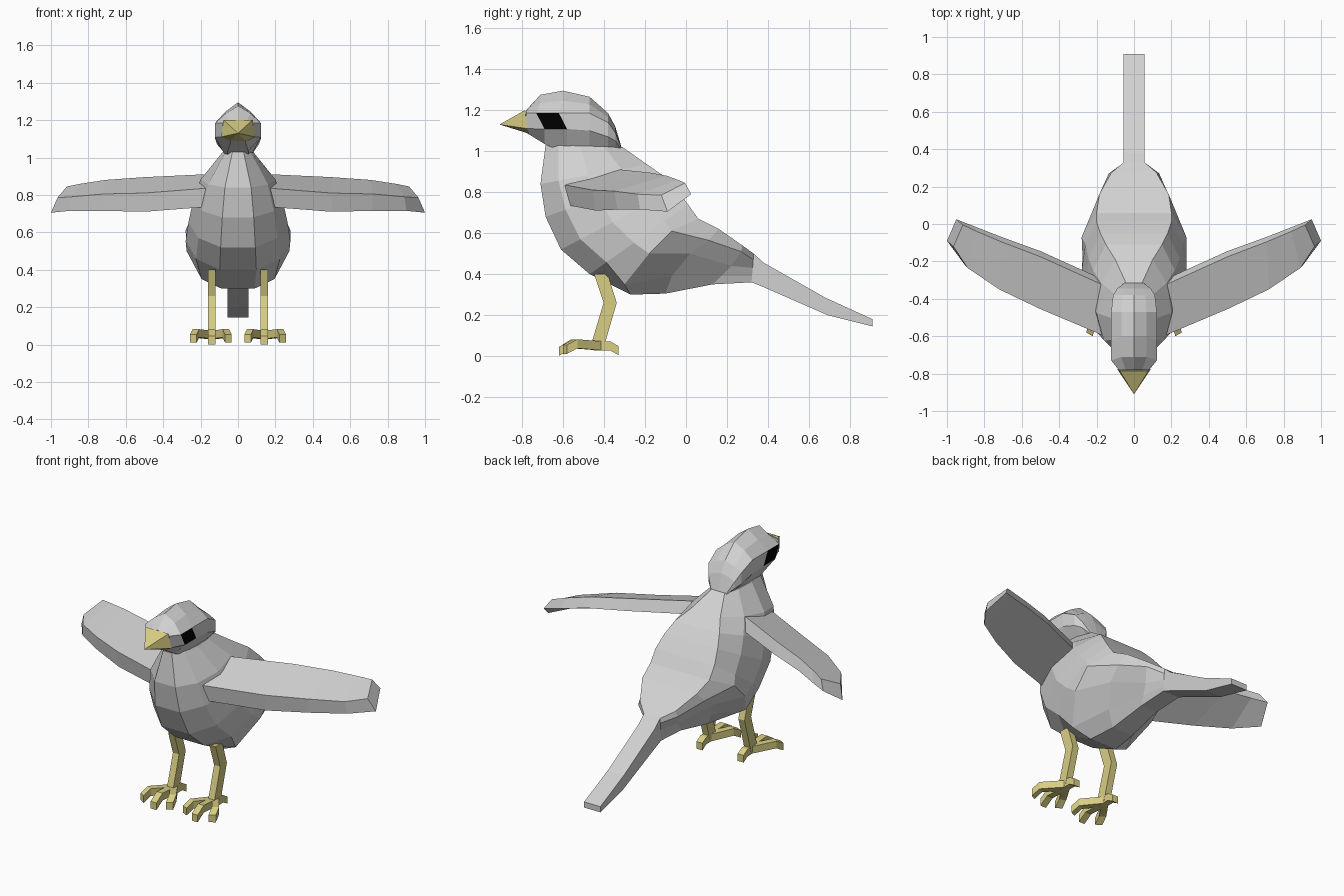
import bpy, bmesh
from mathutils import Vector

cube = bpy.data.objects.get("Cube")
if cube:
    bpy.data.objects.remove(cube, do_unlink=True)


def material(name, rgb):
    m = bpy.data.materials.new(name)
    m.use_nodes = True
    m.diffuse_color = (*rgb, 1)
    bsdf = next(n for n in m.node_tree.nodes if n.type == 'BSDF_PRINCIPLED')
    bsdf.inputs["Base Color"].default_value = (*rgb, 1)
    return m


GREY = material("feather_grey", (0.64, 0.64, 0.64))
YELLOW = material("beak_yellow", (0.69, 0.62, 0.23))
BLACK = material("eye_black", (0.0, 0.0, 0.0))


def loft(name, rings, mats, rule=None):
    """Skin a list of equal-sized vertex rings and cap both ends.
    rule(ring, side) gives the material index of each side face."""
    bm = bmesh.new()
    vs = [[bm.verts.new(p) for p in r] for r in rings]
    n = len(rings[0])
    for i in range(len(vs) - 1):
        for k in range(n):
            j = (k + 1) % n
            f = bm.faces.new((vs[i][k], vs[i][j], vs[i + 1][j], vs[i + 1][k]))
            if rule:
                f.material_index = rule(i, k)
    bm.faces.new(vs[0])
    bm.faces.new(vs[-1])
    bmesh.ops.recalc_face_normals(bm, faces=bm.faces)
    me = bpy.data.meshes.new(name)
    bm.to_mesh(me)
    bm.free()
    for m in mats:
        me.materials.append(m)
    ob = bpy.data.objects.new(name, me)
    bpy.context.collection.objects.link(ob)
    return ob


def mirrored(half):
    """Close a half ring by mirroring it over x = 0."""
    return half + [(-x, y, z) for x, y, z in reversed(half)]


# Chest: rounded tilted rings from the neck down
# (belly y, belly z, back y, back z, half width, back half width)
body_rings = []
for by, bz, ty, tz, w, wb in [
        (-0.685, 1.03, -0.31, 1.02, 0.085, 0.045),
        (-0.71, 0.84, -0.19, 0.935, 0.20, 0.10),
        (-0.685, 0.68, -0.11, 0.88, 0.24, 0.15),
        (-0.61, 0.52, -0.05, 0.815, 0.265, 0.18),
        (-0.47, 0.40, 0.01, 0.74, 0.28, 0.20)]:
    half = []
    for t, x in [(0, 0.35 * w), (0.17, 0.8 * w), (0.45, w),
                 (0.76, 0.75 * w + 0.25 * wb), (1, wb)]:
        half.append((x, by + t * (ty - by), bz + t * (tz - bz)))
    body_rings.append(mirrored(half))

# Rump: wide at the back edge, narrowing to a keel below
for half in [
        [(0.09, -0.27, 0.30), (0.195, -0.30, 0.35), (0.275, -0.18, 0.50),
         (0.28, -0.07, 0.61), (0.20, 0.06, 0.67)],
        [(0.07, -0.10, 0.305), (0.125, -0.07, 0.39), (0.19, 0.02, 0.50),
         (0.205, 0.11, 0.565), (0.185, 0.16, 0.62)],
        [(0.055, 0.13, 0.35), (0.075, 0.17, 0.39), (0.10, 0.22, 0.44),
         (0.135, 0.27, 0.51), (0.12, 0.275, 0.54)],
        [(0.055, 0.32, 0.36), (0.055, 0.322, 0.39), (0.055, 0.325, 0.43),
         (0.055, 0.328, 0.47), (0.055, 0.33, 0.50)]]:
    body_rings.append(mirrored(half))
loft("body", body_rings, [GREY])

# Tail: flat tapering strip
loft("tail", [mirrored([(0.055, by, bz), (0.055, ty, tz)])
              for by, bz, ty, tz in [(0.32, 0.36, 0.33, 0.50),
                                     (0.37, 0.34, 0.38, 0.455),
                                     (0.69, 0.20, 0.68, 0.285),
                                     (0.91, 0.145, 0.91, 0.18)]], [GREY])

# Head: ridged rings along y; one side face each side is the eye
# (y, ridge z, upper side z, lower side z, throat z, half width)
head_rings = []
for y, zt, zu, zl, zb, w in [
        (-0.78, 1.20, 1.185, 1.11, 1.09, 0.082),
        (-0.71, 1.275, 1.185, 1.108, 1.035, 0.122),
        (-0.60, 1.295, 1.185, 1.108, 0.985, 0.122),
        (-0.47, 1.265, 1.185, 1.10, 0.99, 0.122),
        (-0.38, 1.185, 1.14, 1.07, 1.00, 0.112),
        (-0.345, 1.12, 1.09, 1.05, 1.00, 0.09),
        (-0.315, 1.02, 1.015, 1.01, 1.00, 0.05)]:
    skew = 0.02 if -0.75 < y < -0.5 else 0
    head_rings.append(mirrored([(0.45 * w, y + skew, zb), (w, y + skew, zl),
                                (w, y - skew, zu),
                                (0.55 * w, y, zu + 0.55 * (zt - zu)), (0, y, zt)]))
loft("head", head_rings, [GREY, BLACK],
     lambda i, k: 1 if i == 1 and k in (1, 7) else 0)

# Beak: pyramid in front of the face
beak_base = mirrored([(0.045, -0.765, 1.085), (0.09, -0.775, 1.11),
                      (0.077, -0.785, 1.20)])
tip = Vector((0, -0.91, 1.13))
loft("beak", [beak_base, [Vector(p).lerp(tip, 0.99) for p in beak_base]], [YELLOW])

# Wing sections: leading upper, leading lower, trailing lower, trailing upper
wing = [
    [(0.10, -0.61, 0.83), (0.10, -0.59, 0.74), (0.10, -0.33, 0.83), (0.10, -0.36, 0.90)],
    [(0.18, -0.59, 0.835), (0.18, -0.57, 0.735), (0.18, -0.29, 0.84), (0.18, -0.32, 0.91)],
    [(0.50, -0.455, 0.81), (0.50, -0.44, 0.71), (0.50, -0.145, 0.83), (0.50, -0.175, 0.895)],
    [(0.72, -0.35, 0.805), (0.72, -0.335, 0.715), (0.72, -0.065, 0.82), (0.71, -0.095, 0.88)],
    [(0.89, -0.235, 0.79), (0.90, -0.225, 0.715), (0.86, -0.01, 0.80), (0.84, -0.04, 0.86)],
    [(0.965, -0.12, 0.785), (1.0, -0.09, 0.705), (0.95, 0.025, 0.79), (0.915, -0.005, 0.845)],
]

# Leg sections: y, z, half depth
leg = [(-0.415, 0.40, 0.033), (-0.37, 0.26, 0.032), (-0.435, 0.04, 0.033)]

# Toe paths on the foot, relative to the leg centre in x
toes = {
    "middle_toe": [(0, -0.41, 0.05), (0, -0.56, 0.06), (0, -0.62, 0.023)],
    "outer_toe": [(0, -0.42, 0.05), (0.085, -0.54, 0.06), (0.098, -0.59, 0.033)],
    "inner_toe": [(0, -0.42, 0.05), (-0.075, -0.54, 0.06), (-0.088, -0.59, 0.033)],
    "back_toe": [(0, -0.45, 0.05), (0, -0.37, 0.05), (0, -0.33, 0.027)],
}


def toe_rings(path, s):
    """Sweep a small rectangle along a toe path."""
    pts = [Vector((s * (0.14 + x), y, z)) for x, y, z in path]
    d = pts[-1] - pts[0]
    side = Vector((-d.y, d.x, 0)).normalized() * 0.02
    up = Vector((0, 0, 0.022))
    return [[p + side + up, p - side + up, p - side - up, p + side - up] for p in pts]


# Paired parts: wings, legs and feet
for s, label in ((1, "left"), (-1, "right")):
    loft(label + "_wing", [[(s * x, y, z) for x, y, z in r] for r in wing], [GREY])
    loft(label + "_leg", [[(s * 0.14 + dx, y + dy * h, z) for dx, dy in
                           ((-0.021, -1), (0.021, -1), (0.021, 1), (-0.021, 1))]
                          for y, z, h in leg], [YELLOW])
    for name, path in toes.items():
        loft(label + "_" + name, toe_rings(path, s), [YELLOW])
